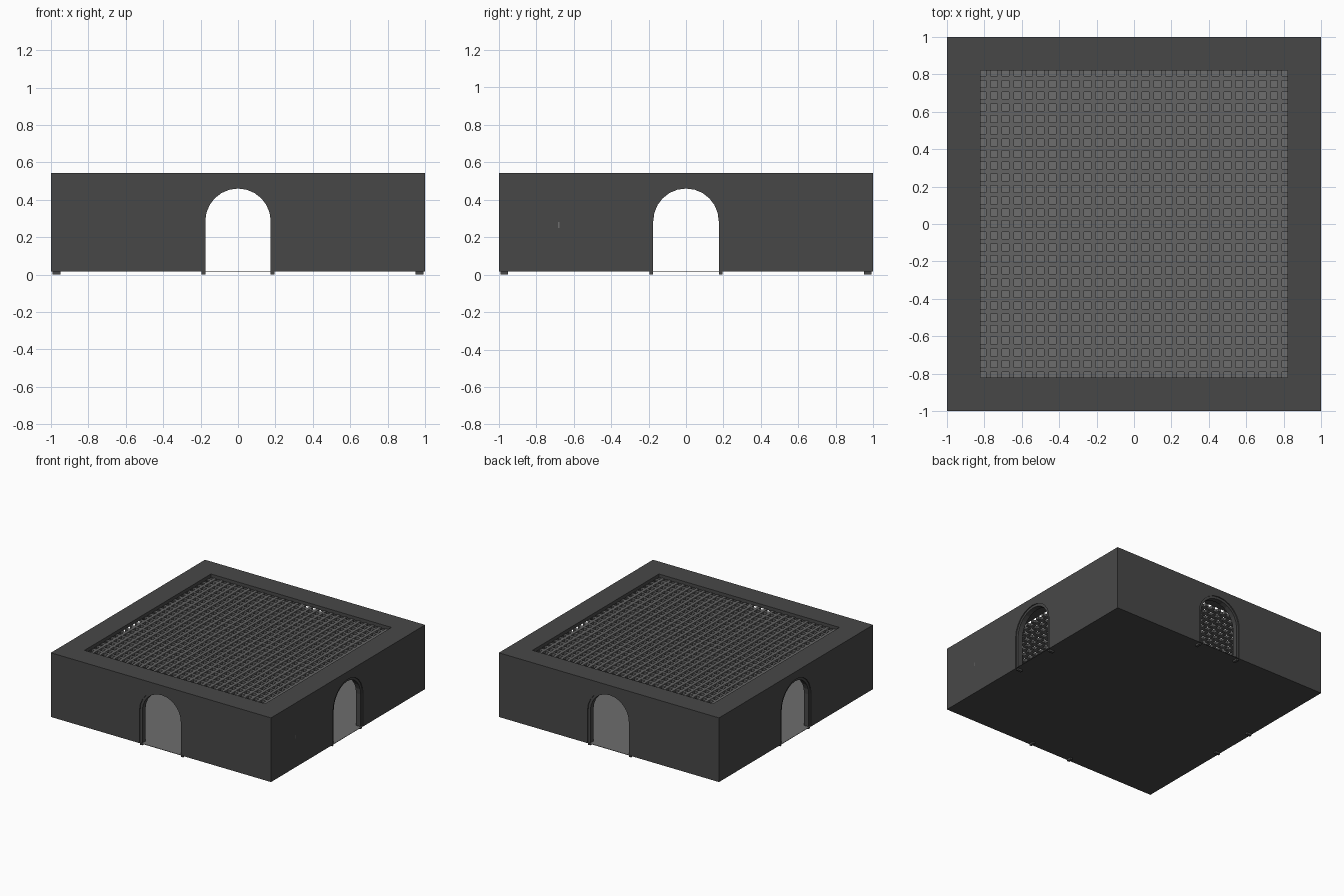
import bpy, bmesh, math
from mathutils import Matrix

cube = bpy.data.objects.get("Cube")
if cube:
    bpy.data.objects.remove(cube, do_unlink=True)

BASE, TOP, WALL = 0.016, 0.543, 0.05
LIP = 0.03            # thickness of the roof border
OPEN = 0.82           # half width of the roof opening


def material(name, value):
    m = bpy.data.materials.new(name)
    m.use_nodes = True
    colour = (value, value, value, 1)
    m.diffuse_color = colour
    bsdf = m.node_tree.nodes["Principled BSDF"]
    bsdf.inputs["Base Color"].default_value = colour
    bsdf.inputs["Roughness"].default_value = 0.8
    return m


dark = material("dark grey", 0.064)
light = material("light grey", 0.155)
mid = material("mid grey", 0.125)


def finish(bm, name, *mats):
    bmesh.ops.recalc_face_normals(bm, faces=bm.faces)
    me = bpy.data.meshes.new(name)
    bm.to_mesh(me)
    bm.free()
    for m in mats:
        me.materials.append(m)
    ob = bpy.data.objects.new(name, me)
    bpy.context.collection.objects.link(ob)
    return ob


def add_box(bm, x0, x1, y0, y1, z0, z1):
    size = Matrix.Diagonal((x1 - x0, y1 - y0, z1 - z0, 1))
    place = Matrix.Translation(((x0 + x1) / 2, (y0 + y1) / 2, (z0 + z1) / 2))
    bmesh.ops.create_cube(bm, size=1, matrix=place @ size)


def arch(radius, foot, spring=0.285, steps=12):
    """Round-headed doorway outline from left foot to right foot."""
    head = [(-radius * math.cos(math.pi * i / steps),
             spring + radius * math.sin(math.pi * i / steps))
            for i in range(steps + 1)]
    return [(-radius, foot)] + head + [(radius, foot)]


def prism(name, outline, y0, y1, turn, mitre=1.0):
    """Extrude an x-z outline along y, then turn it to one of the four sides."""
    bm = bmesh.new()
    a = [bm.verts.new((x, y0, z)) for x, z in outline]
    b = [bm.verts.new((x * mitre if abs(x) == 1 else x, y1, z)) for x, z in outline]
    bm.faces.new(a)
    bm.faces.new(b[::-1])
    for i in range(len(a)):
        j = (i + 1) % len(a)
        bm.faces.new((a[i], b[i], b[j], a[j]))
    bmesh.ops.rotate(bm, verts=bm.verts, matrix=Matrix.Rotation(turn, 3, "Z"))
    bmesh.ops.triangulate(bm, faces=[f for f in bm.faces if len(f.verts) > 4])
    return finish(bm, name, dark)


# Four mitred walls, each with an arched doorway and its trim
wall = [(-1, BASE)] + arch(0.195, BASE) + [(1, BASE), (1, TOP - LIP), (-1, TOP - LIP)]
trim = arch(0.195, 0) + arch(0.175, 0)[::-1]
for i, side in enumerate(("front", "left", "back", "right")):
    turn = i * math.pi / 2
    prism(side + "_wall", wall, -1, -1 + WALL, turn, 1 - WALL)
    prism(side + "_arch_trim", trim, -0.992, -1 + WALL, turn)

# Flat border around the roof opening
bm = bmesh.new()
for s in (-1, 1):
    lo, hi = sorted((s * OPEN, s))
    add_box(bm, -1, 1, lo, hi, TOP - LIP, TOP)
    add_box(bm, lo, hi, -OPEN, OPEN, TOP - LIP, TOP)
finish(bm, "roof_border", dark)

# Thin floor, light on top and dark underneath
bm = bmesh.new()
add_box(bm, -1, 1, -1, 1, BASE, BASE + 0.003)
bm.normal_update()
for f in bm.faces:
    f.material_index = 1 if f.normal.z > 0.5 else 0
finish(bm, "floor", dark, light)

# Roof grate of crossing bars, set just below the border
PITCH, HALF = 0.0624, 0.0125
bm = bmesh.new()
for n in range(-13, 13):
    c = (n + 0.5) * PITCH
    add_box(bm, c - HALF, c + HALF, -OPEN, OPEN, 0.492, 0.518)
    add_box(bm, -OPEN, OPEN, c - HALF, c + HALF, 0.494, 0.516)
finish(bm, "roof_grate", mid)

# Small chip on the left wall
bm = bmesh.new()
add_box(bm, 0.998, 1.001, -0.684, -0.676, 0.25, 0.28)
finish(bm, "wall_chip", light)
